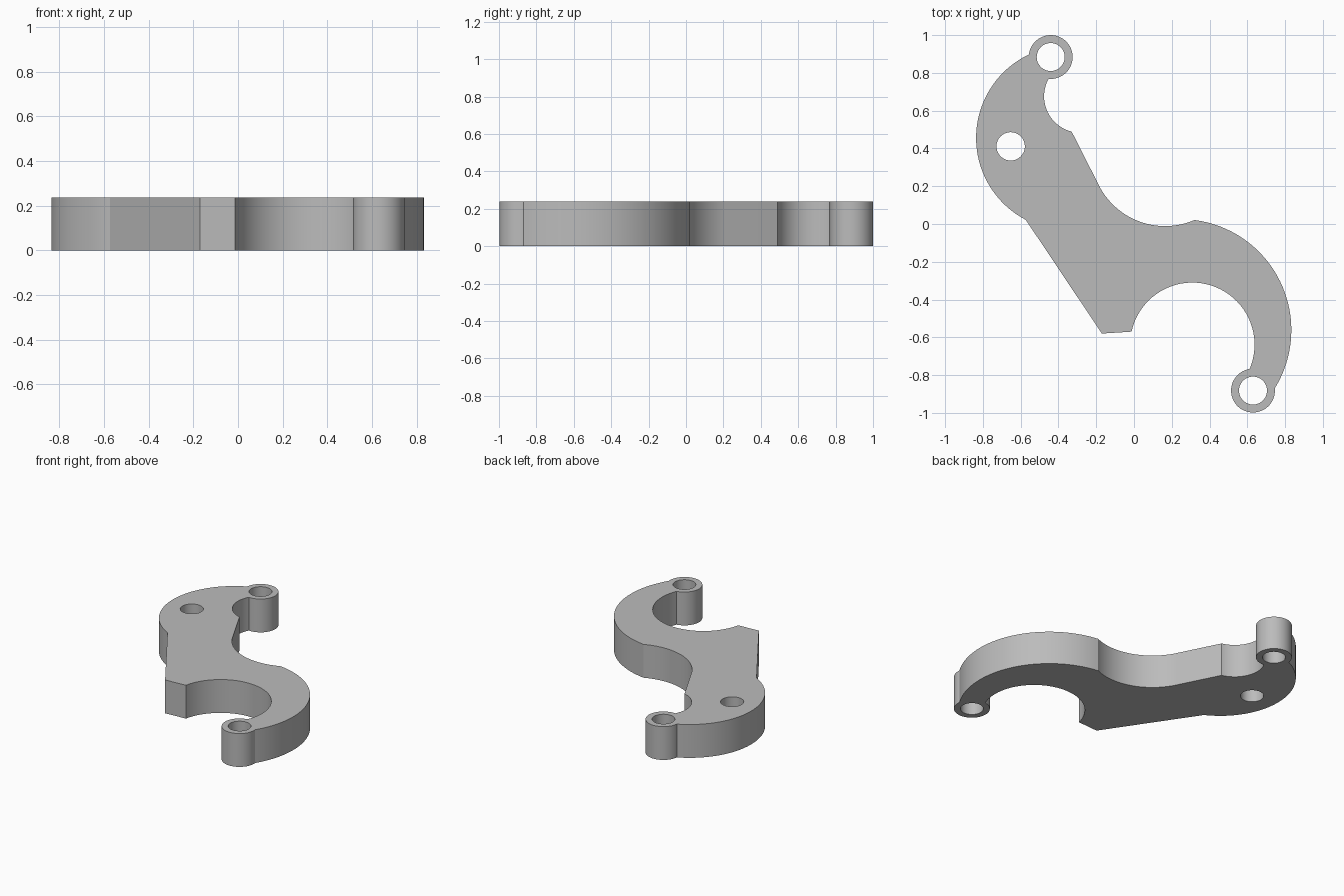
import bpy, bmesh, math
from mathutils import Vector

if "Cube" in bpy.data.objects:
    bpy.data.objects.remove(bpy.data.objects["Cube"])

HEIGHT = 0.238
TAU = 2 * math.pi

grey = bpy.data.materials.new("plain grey")
grey.use_nodes = True
grey.diffuse_color = (0.5, 0.5, 0.5, 1)
grey.node_tree.nodes["Principled BSDF"].inputs["Base Color"].default_value = (0.5, 0.5, 0.5, 1)


def circle(centre, r, n=64):
    return [(centre[0] + r * math.cos(TAU * i / n), centre[1] + r * math.sin(TAU * i / n))
            for i in range(n)]


def arc(a, via, b, n=40):
    """Points on the circle through a, via and b, leaving out b itself."""
    (ax, ay), (vx, vy), (bx, by) = a, via, b
    d = 2 * (ax * (vy - by) + vx * (by - ay) + bx * (ay - vy))
    sa, sv, sb = ax * ax + ay * ay, vx * vx + vy * vy, bx * bx + by * by
    cx = (sa * (vy - by) + sv * (by - ay) + sb * (ay - vy)) / d
    cy = (sa * (bx - vx) + sv * (ax - bx) + sb * (vx - ax)) / d
    r = math.hypot(ax - cx, ay - cy)
    t0, tv, t1 = (math.atan2(y - cy, x - cx) for x, y in (a, via, b))
    sweep = (t1 - t0) % TAU
    if (tv - t0) % TAU > sweep:
        sweep -= TAU
    return [(cx + r * math.cos(t0 + sweep * i / n), cy + r * math.sin(t0 + sweep * i / n))
            for i in range(n)]


def on_ring(centre, towards):
    """The point of a ring's rim that lies in the direction of another point."""
    c = Vector(centre)
    return tuple(c + (Vector(towards) - c).normalized() * RING_R)


def plate(name, loops):
    """Extrude closed outlines into a solid; inner outlines become holes."""
    curve = bpy.data.curves.new(name, 'CURVE')
    curve.dimensions = '2D'
    curve.fill_mode = 'BOTH'
    curve.extrude = HEIGHT / 2
    for pts in loops:
        s = curve.splines.new('POLY')
        s.points.add(len(pts) - 1)
        for p, (x, y) in zip(s.points, pts):
            p.co = (x, y, 0, 1)
        s.use_cyclic_u = True
    ob = bpy.data.objects.new(name, curve)
    bpy.context.collection.objects.link(ob)
    bpy.ops.object.select_all(action='DESELECT')
    bpy.context.view_layer.objects.active = ob
    ob.select_set(True)
    bpy.ops.object.convert(target='MESH')
    ob = bpy.context.object
    bm = bmesh.new()
    bm.from_mesh(ob.data)
    bmesh.ops.remove_doubles(bm, verts=bm.verts, dist=0.0005)
    bmesh.ops.translate(bm, verts=bm.verts, vec=(0, 0, HEIGHT / 2))
    bmesh.ops.recalc_face_normals(bm, faces=bm.faces)
    bm.to_mesh(ob.data)
    bm.free()
    ob.data.materials.clear()
    ob.data.materials.append(grey)
    bpy.ops.object.shade_smooth_by_angle(angle=math.radians(20))
    return ob


# Pivot rings at both ends
RING_R, HOLE_R = 0.116, 0.074
back_c, front_c = (-0.441, 0.884), (0.63, -0.882)
for name, c in (("back_ring", back_c), ("front_ring", front_c)):
    plate(name, [circle(c, RING_R), circle(c, HOLE_R)])

# Corners of the S-shaped body
back_outer = on_ring(back_c, (-0.56, 0.898))
back_inner = on_ring(back_c, (-0.452, 0.77))
front_inner = on_ring(front_c, (0.612, -0.765))
front_outer = on_ring(front_c, (0.745, -0.87))
heel, tip, lip = (-0.573, 0.022), (-0.17, -0.58), (-0.013, -0.57)
crest, waist, notch = (0.32, 0.021), (-0.193, 0.219), (-0.33, 0.489)

outline = (
    arc(back_outer, (-0.836, 0.45), heel)
    + [heel, tip]
    + arc(lip, (0.307, -0.31), front_inner)
    + arc(front_inner, on_ring(front_c, (0.72, -0.78)), front_outer, 12)
    + arc(front_outer, (0.833, -0.56), crest)
    + arc(crest, (0.161, -0.011), waist)
    + [waist]
    + arc(notch, (-0.476, 0.674), back_inner)
    + arc(back_inner, on_ring(back_c, (-0.53, 0.8)), back_outer, 12)
)
plate("lever_body", [outline, circle((-0.653, 0.411), 0.075)])
